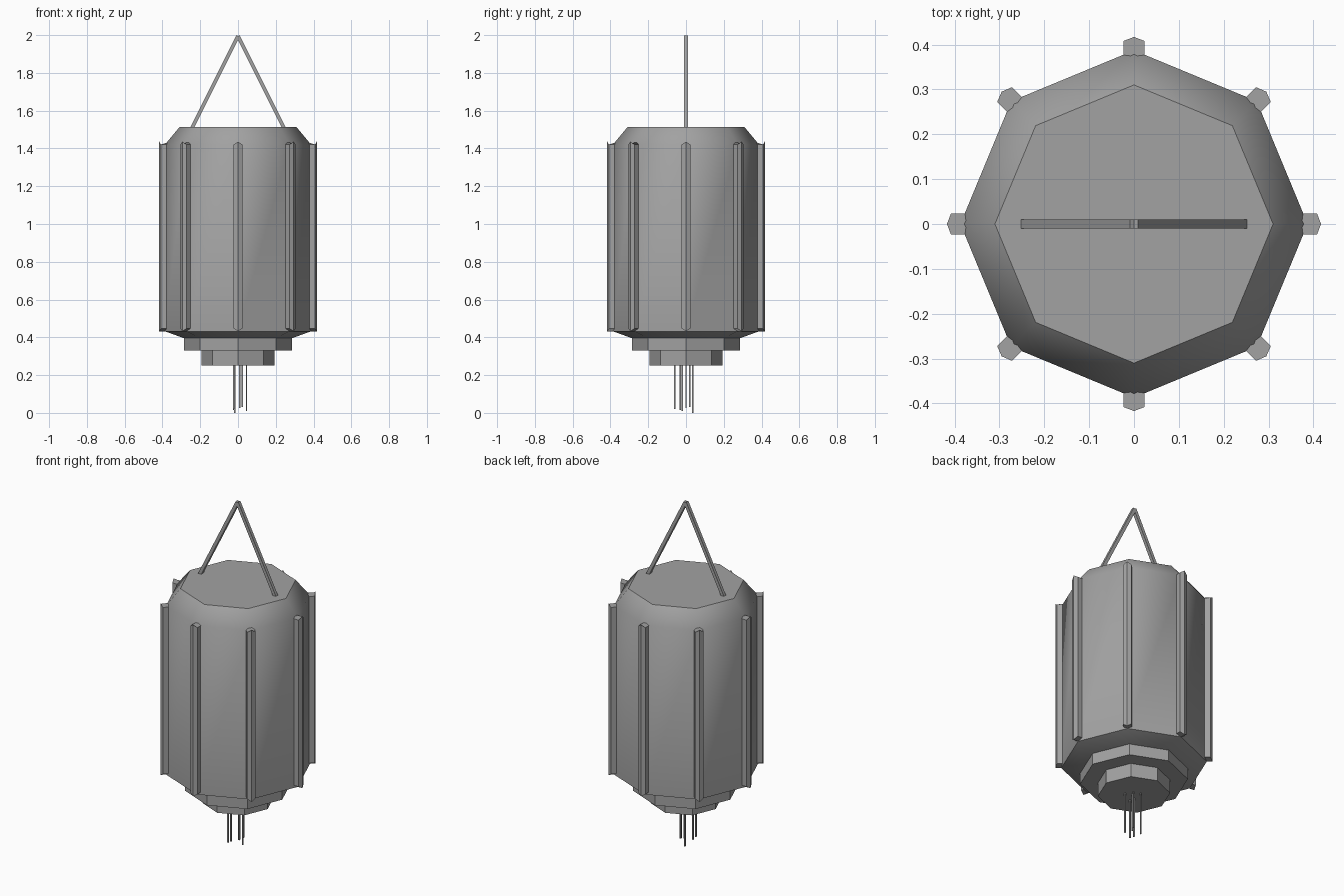
import bpy, bmesh
from math import cos, sin, pi, radians
from mathutils import Vector

cube = bpy.data.objects.get("Cube")
if cube:
    bpy.data.objects.remove(cube)

GREY = (0.36, 0.36, 0.36, 1)
grey = bpy.data.materials.new("plain grey")
grey.use_nodes = True
grey.diffuse_color = GREY
grey.node_tree.nodes["Principled BSDF"].inputs["Base Color"].default_value = GREY


def loft(name, rings, smooth=None):
    """Skin matching rings of points and cap both ends."""
    bm = bmesh.new()
    loops = [[bm.verts.new(p) for p in ring] for ring in rings]
    for a, b in zip(loops, loops[1:]):
        for i in range(len(a)):
            j = (i + 1) % len(a)
            bm.faces.new((a[i], a[j], b[j], b[i]))
    bm.faces.new(loops[0][::-1])
    bm.faces.new(loops[-1])
    bmesh.ops.recalc_face_normals(bm, faces=bm.faces)
    mesh = bpy.data.meshes.new(name)
    bm.to_mesh(mesh)
    bm.free()
    mesh.materials.append(grey)
    obj = bpy.data.objects.new(name, mesh)
    bpy.context.collection.objects.link(obj)
    if smooth:
        bpy.ops.object.select_all(action='DESELECT')
        obj.select_set(True)
        bpy.context.view_layer.objects.active = obj
        bpy.ops.object.shade_smooth_by_angle(angle=radians(smooth))
    return obj


def octagon(r, z):
    return [(r * cos(k * pi / 4), r * sin(k * pi / 4), z) for k in range(8)]


def bar(name, start, end, width):
    """Square bar between two points."""
    start, end = Vector(start), Vector(end)
    side = Vector((0, 1, 0)) * width / 2
    across = (end - start).cross(side).normalized() * width / 2
    corners = (side + across, side - across, -side - across, -side + across)
    return loft(name, [[p + c for c in corners] for p in (start, end)])


# Eight-sided body with a sloped shoulder and underside
loft("body", [octagon(r, z) for r, z in
              ((0.285, 0.395), (0.387, 0.432), (0.387, 1.42), (0.31, 1.513))], 42)

# Stepped tiers below
loft("upper_tier", [octagon(0.286, z) for z in (0.33, 0.4)])
loft("lower_tier", [octagon(0.192, z) for z in (0.25, 0.335)])

# Corner ribs with ridged fronts and pointed ends
profile = ((0.36, -0.023, 0.015), (0.36, 0, 0), (0.36, 0.023, 0.015),
           (0.408, 0.023, 0.015), (0.417, 0, 0), (0.408, -0.023, 0.015))
for k in range(8):
    c, s = cos(k * pi / 4), sin(k * pi / 4)
    loft("corner_rib", [[(c * r - s * t, s * r + c * t, z + sign * cut)
                         for r, t, cut in profile]
                        for z, sign in ((0.432, 1), (1.436, -1))])

# Hanging handle
for side, name in ((1, "left_handle_bar"), (-1, "right_handle_bar")):
    bar(name, (side * 0.248, 0, 1.5), (0, 0, 1.995), 0.019)

# Loose wires hanging from the base
for x, y, z in ((-0.017, 0.035, 0), (-0.024, -0.03, 0.015), (0.045, -0.02, 0.01),
                (0.01, 0, 0.025), (0.022, 0.02, 0.03), (-0.022, -0.06, 0.02)):
    bar("wire", (x, y, z), (x, y, 0.26), 0.007)
